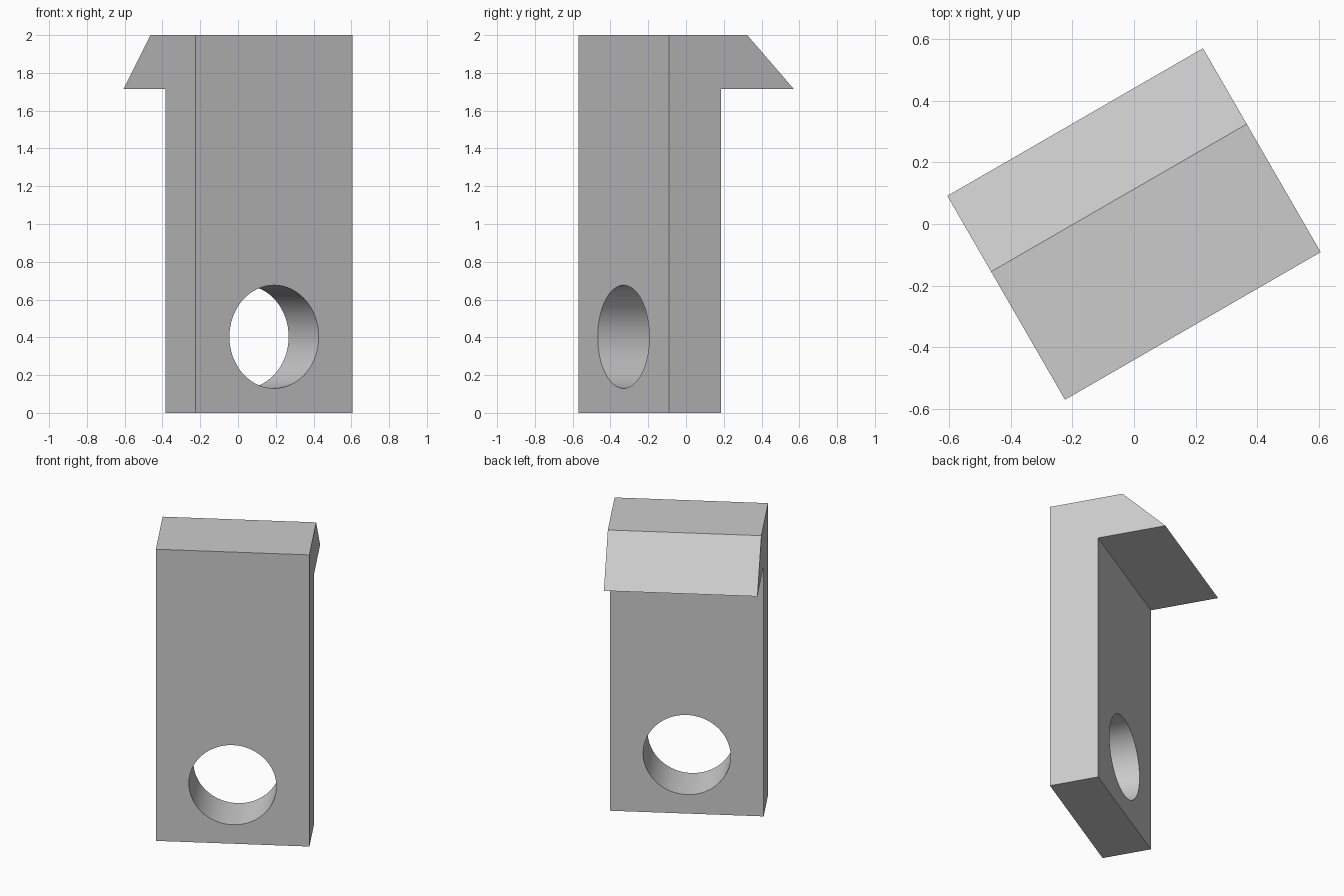
import bpy
import bmesh
from math import radians
from mathutils import Matrix, Vector

default = bpy.data.objects.get("Cube")
if default:
    bpy.data.objects.remove(default, do_unlink=True)

WIDTH = 0.958
TURN = Matrix.Rotation(radians(30), 4, "Z")

grey = bpy.data.materials.new("plain_grey")
grey.use_nodes = True
colour = (0.6, 0.6, 0.6, 1)
grey.diffuse_color = colour
grey.node_tree.nodes["Principled BSDF"].inputs["Base Color"].default_value = colour


def add_object(name, bm):
    bmesh.ops.recalc_face_normals(bm, faces=bm.faces)
    bm.transform(TURN)
    mesh = bpy.data.meshes.new(name)
    bm.to_mesh(mesh)
    bm.free()
    mesh.materials.append(grey)
    obj = bpy.data.objects.new(name, mesh)
    bpy.context.collection.objects.link(obj)
    return obj


# Hooked plate: side profile (depth, height) swept across the width
profile = [(-0.382, 0), (-0.063, 0), (-0.063, 1.715),
           (0.382, 1.715), (0.098, 2), (-0.382, 2)]
bm = bmesh.new()
side = bm.faces.new([bm.verts.new((-WIDTH / 2, y, z)) for y, z in profile])
sweep = bmesh.ops.extrude_face_region(bm, geom=[side])
moved = [v for v in sweep["geom"] if isinstance(v, bmesh.types.BMVert)]
bmesh.ops.translate(bm, verts=moved, vec=Vector((WIDTH, 0, 0)))
plate = add_object("hooked_plate", bm)

# Round hole through the lower part of the plate
bm = bmesh.new()
bmesh.ops.create_cone(bm, cap_ends=True, segments=96, radius1=0.273, radius2=0.273, depth=0.6,
                      matrix=Matrix.Translation((0, -0.22, 0.403)) @ Matrix.Rotation(radians(90), 4, "X"))
cutter = add_object("hole_cutter", bm)
cutter.hide_render = True

cut = plate.modifiers.new("hole", "BOOLEAN")
cut.operation = "DIFFERENCE"
cut.solver = "EXACT"
cut.object = cutter
bpy.ops.object.select_all(action="DESELECT")
plate.select_set(True)
bpy.context.view_layer.objects.active = plate
bpy.ops.object.modifier_apply(modifier=cut.name)
bpy.data.objects.remove(cutter, do_unlink=True)

# Smooth hole wall, crisp outer edges
bpy.ops.object.shade_smooth_by_angle(angle=radians(30))
